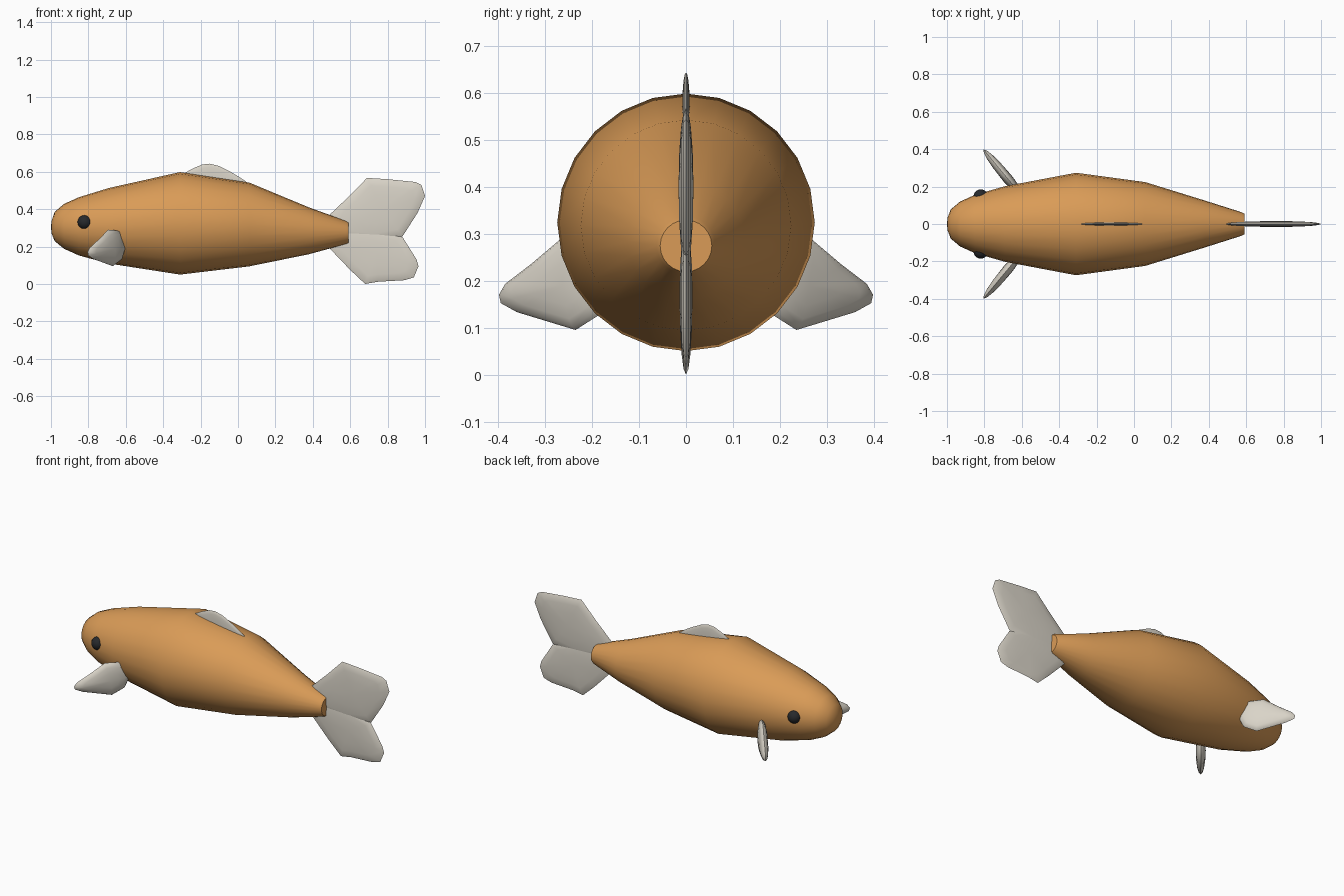
import bpy, bmesh, math
from mathutils import Vector

if "Cube" in bpy.data.objects:
    bpy.data.objects.remove(bpy.data.objects["Cube"], do_unlink=True)


def material(name, rgb):
    m = bpy.data.materials.new(name)
    m.use_nodes = True
    m.diffuse_color = (*rgb, 1)
    m.node_tree.nodes["Principled BSDF"].inputs["Base Color"].default_value = (*rgb, 1)
    return m


ORANGE = material("orange skin", (0.70, 0.33, 0.095))
PALE = material("pale fin", (0.70, 0.66, 0.58))
BLACK = material("black eye", (0.02, 0.022, 0.025))


def finish(name, bm, mat, angle):
    bmesh.ops.recalc_face_normals(bm, faces=bm.faces)
    mesh = bpy.data.meshes.new(name)
    bm.to_mesh(mesh)
    bm.free()
    mesh.materials.append(mat)
    ob = bpy.data.objects.new(name, mesh)
    bpy.context.collection.objects.link(ob)
    bpy.ops.object.select_all(action='DESELECT')
    ob.select_set(True)
    bpy.context.view_layer.objects.active = ob
    bpy.ops.object.shade_smooth_by_angle(angle=math.radians(angle))
    return ob


def bridge(bm, a, b):
    n = len(a)
    for i in range(n):
        bm.faces.new((a[i], a[(i + 1) % n], b[(i + 1) % n], b[i]))


def fan(bm, ring, tip):
    for i in range(len(ring)):
        bm.faces.new((ring[i], ring[(i + 1) % len(ring)], tip))


def body(sections, sides=24):
    """Round sections (x, centre height, radius) joined from nose to tail."""
    bm = bmesh.new()
    rings = []
    for x, z, r in sections:
        angles = [math.tau * i / sides for i in range(sides)]
        rings.append([bm.verts.new((x, r * math.sin(a), z + r * math.cos(a))) for a in angles])
    for a, b in zip(rings, rings[1:]):
        bridge(bm, a, b)
    fan(bm, rings[0], bm.verts.new((-1, 0, 0.305)))
    bm.faces.new(rings[-1])
    return finish("body", bm, ORANGE, 35)


def fin(name, outline, centre, half, place, normal):
    """Lens-shaped fin: domed rings on both sides of a flat outline."""
    bm = bmesh.new()
    normal = Vector(normal).normalized()

    def vert(u, v, scale, side):
        cu, cv = centre
        height = side * half * math.sqrt(1 - scale * scale)
        p = place(cu + (u - cu) * scale, cv + (v - cv) * scale)
        return bm.verts.new(Vector(p) + normal * height)

    edge = [vert(u, v, 1, 0) for u, v in outline]
    for side in (-1, 1):
        last = edge
        for scale in (0.93, 0.75, 0.45):
            ring = [vert(u, v, scale, side) for u, v in outline]
            bridge(bm, last, ring)
            last = ring
        fan(bm, last, vert(*centre, 0, side))
    return finish(name, bm, PALE, 60)


# Body
body([(-0.997, 0.304, 0.033), (-0.98, 0.307, 0.078), (-0.93, 0.308, 0.12),
      (-0.85, 0.308, 0.156), (-0.69, 0.311, 0.202), (-0.31, 0.324, 0.274),
      (0.06, 0.318, 0.224), (0.38, 0.284, 0.125), (0.578, 0.275, 0.062),
      (0.59, 0.274, 0.055)])


# Tail lobes and dorsal fin, all upright on the centre line
def upright(u, v):
    return (u, 0, v)


fin("tail_upper_lobe",
    [(0.49, 0.37), (0.59, 0.465), (0.69, 0.567), (0.80, 0.56), (0.95, 0.545),
     (0.98, 0.53), (1.0, 0.47), (0.96, 0.38), (0.88, 0.255), (0.70, 0.225),
     (0.50, 0.25)], (0.77, 0.40), 0.016, upright, (0, 1, 0))
fin("tail_lower_lobe",
    [(0.49, 0.19), (0.50, 0.29), (0.70, 0.31), (0.88, 0.25), (0.955, 0.13),
     (0.965, 0.095), (0.94, 0.035), (0.89, 0.02), (0.75, 0.012), (0.68, 0.0),
     (0.60, 0.075)], (0.74, 0.17), 0.014, upright, (0, 1, 0))
fin("dorsal_fin",
    [(-0.31, 0.58), (-0.24, 0.618), (-0.19, 0.639), (-0.15, 0.643), (-0.10, 0.63),
     (-0.04, 0.60), (0.01, 0.57), (0.06, 0.535), (0.0, 0.50), (-0.25, 0.52)],
    (-0.13, 0.57), 0.008, upright, (0, 1, 0))

# Paired side fins and eyes
for label, side in (("right", -1), ("left", 1)):
    def swept(u, v, side=side):
        return (-0.64 - (u - 0.2) * 0.83, side * u, v)

    fin(label + "_side_fin",
        [(0.398, 0.17), (0.394, 0.152), (0.36, 0.133), (0.235, 0.095), (0.18, 0.13),
         (0.155, 0.20), (0.195, 0.285), (0.265, 0.29), (0.33, 0.235), (0.385, 0.193)],
        (0.245, 0.19), 0.027, swept, (0.77, side * 0.64, 0))

    bm = bmesh.new()
    bmesh.ops.create_uvsphere(bm, u_segments=20, v_segments=12, radius=0.038)
    bmesh.ops.translate(bm, verts=bm.verts, vec=(-0.82, side * 0.147, 0.33))
    finish(label + "_eye", bm, BLACK, 60)
